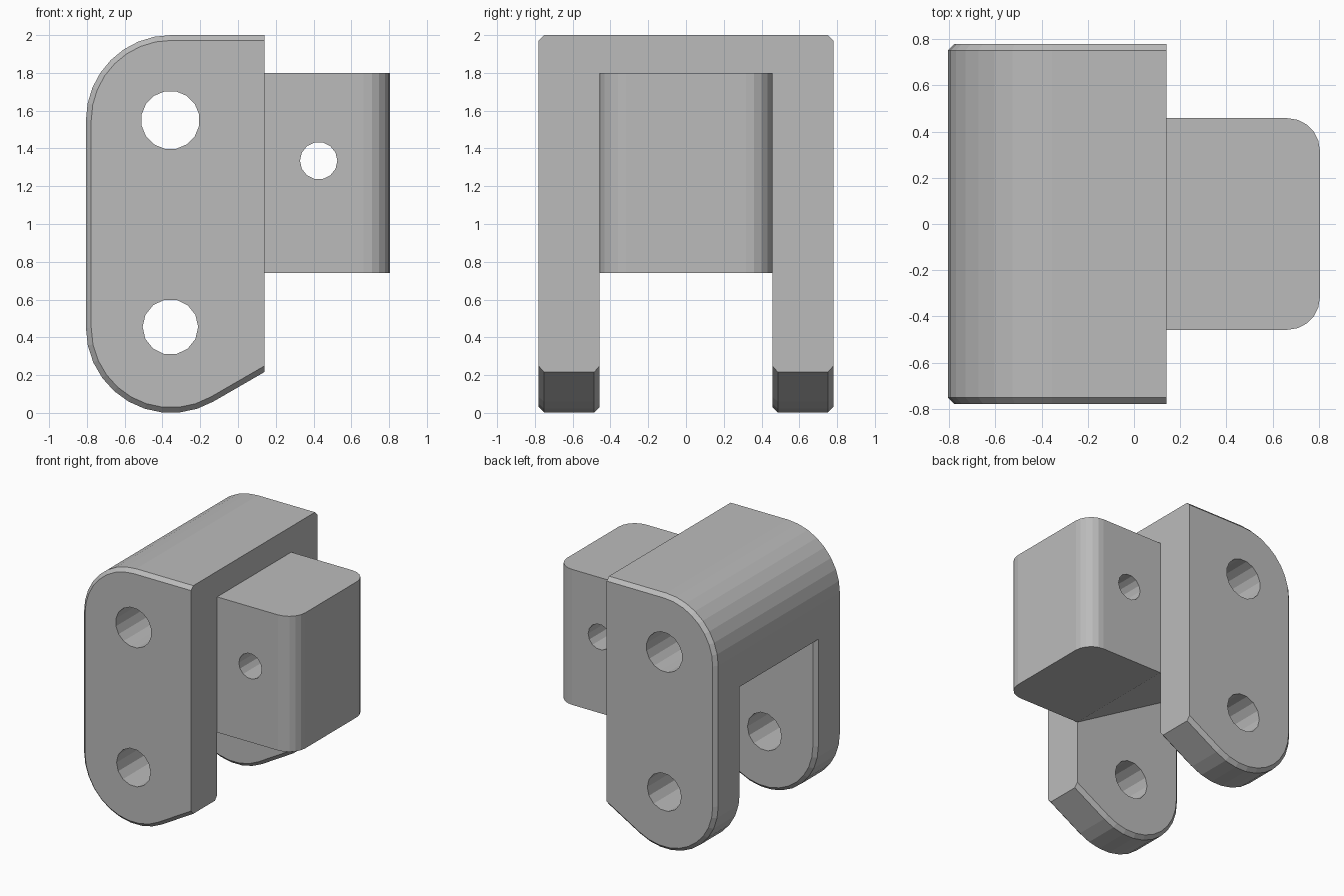
import bpy
import bmesh
from math import sin, cos, tan, radians, pi

if "Cube" in bpy.data.objects:
    bpy.data.objects.remove(bpy.data.objects["Cube"], do_unlink=True)

# Main dimensions
CX, R = -0.355, 0.45            # arc centre line and arc radius
TOP_Z, LOW_Z = 1.55, 0.45       # arc centre heights
FACE_X = 0.14                   # flat mounting face
OUT_Y, IN_Y, C = 0.78, 0.458, 0.028
SLOPE = radians(30)
BLOCK_Z0, BLOCK_Z1, BLOCK_X = 0.74, 1.8, 0.805

grey = bpy.data.materials.new("plain grey")
grey.use_nodes = True
grey.diffuse_color = (0.5, 0.5, 0.5, 1)
grey.node_tree.nodes["Principled BSDF"].inputs["Base Color"].default_value = (0.5, 0.5, 0.5, 1)


def arc(cx, cy, r, a0, a1, n):
    angles = [radians(a0 + (a1 - a0) * i / n) for i in range(n + 1)]
    return [(cx + r * cos(a), cy + r * sin(a)) for a in angles]


def loft(name, rings):
    """Join equal-length rings of points into a closed solid."""
    bm = bmesh.new()
    loops = [[bm.verts.new(p) for p in ring] for ring in rings]
    n = len(loops[0])
    for a, b in zip(loops, loops[1:]):
        for i in range(n):
            j = (i + 1) % n
            bm.faces.new((a[i], a[j], b[j], b[i]))
    bm.faces.new(loops[0])
    bm.faces.new(loops[-1])
    bmesh.ops.recalc_face_normals(bm, faces=bm.faces)
    mesh = bpy.data.meshes.new(name)
    bm.to_mesh(mesh)
    bm.free()
    mesh.materials.append(grey)
    ob = bpy.data.objects.new(name, mesh)
    bpy.context.collection.objects.link(ob)
    return ob


def along_y(points, y):
    return [(x, y, z) for x, z in points]


def combine(target, other, operation):
    mod = target.modifiers.new(operation.lower(), 'BOOLEAN')
    mod.operation, mod.object, mod.solver = operation, other, 'EXACT'
    bpy.ops.object.select_all(action='DESELECT')
    bpy.context.view_layer.objects.active = target
    target.select_set(True)
    bpy.ops.object.modifier_apply(modifier=mod.name)
    bpy.data.objects.remove(other, do_unlink=True)


def drill(target, x, z, r, sides):
    ring = arc(x, z, r, 90 + 180 / sides, 450 - 180 / sides, sides - 1)
    cutter = loft("hole_cutter", [along_y(ring, -1), along_y(ring, 1)])
    cutter.hide_render = True
    combine(target, cutter, 'DIFFERENCE')


def plate_profile(inset):
    r = R - inset
    tx, tz = CX + r * sin(SLOPE), LOW_Z - r * cos(SLOPE)
    return ([(FACE_X, TOP_Z + r)] + arc(CX, TOP_Z, r, 90, 180, 8)
            + arc(CX, LOW_Z, r, 180, 300, 10)
            + [(FACE_X, tz + (FACE_X - tx) * tan(SLOPE))])


# Side plates, chamfered around both rims
def side_plate(name, side):
    steps = [(IN_Y, C), (IN_Y + C, 0), (OUT_Y - C, 0), (OUT_Y, C)]
    return loft(name, [along_y(plate_profile(i), side * y) for y, i in steps])


body = side_plate("bracket_body", -1)
plate = side_plate("back_plate", 1)

# Web between the plates, with a sloping underside
web_ring = ([(FACE_X, BLOCK_Z0), (FACE_X, TOP_Z + R)] + arc(CX, TOP_Z, R, 90, 180, 8)
            + [(CX - R, BLOCK_Z0 + (FACE_X - CX + R) * tan(SLOPE))])
web = loft("web", [along_y(web_ring, -IN_Y - C), along_y(web_ring, IN_Y + C)])
combine(body, web, 'UNION')
combine(body, plate, 'UNION')

# Pin holes through the body
drill(body, CX - 0.003, TOP_Z, 0.155, 16)
drill(body, CX - 0.003, LOW_Z + 0.005, 0.147, 14)

# Mounting block with two rounded upright edges
FR = 0.14
block_ring = ([(FACE_X, -IN_Y)]
              + arc(BLOCK_X - FR, -IN_Y + FR, FR, -90, 0, 5)
              + arc(BLOCK_X - FR, IN_Y - FR, FR, 0, 90, 5)
              + [(FACE_X, IN_Y)])
block = loft("mounting_block", [[(x, y, z) for x, y in block_ring] for z in (BLOCK_Z0, BLOCK_Z1)])
drill(block, 0.427, 1.335, 0.099, 14)
